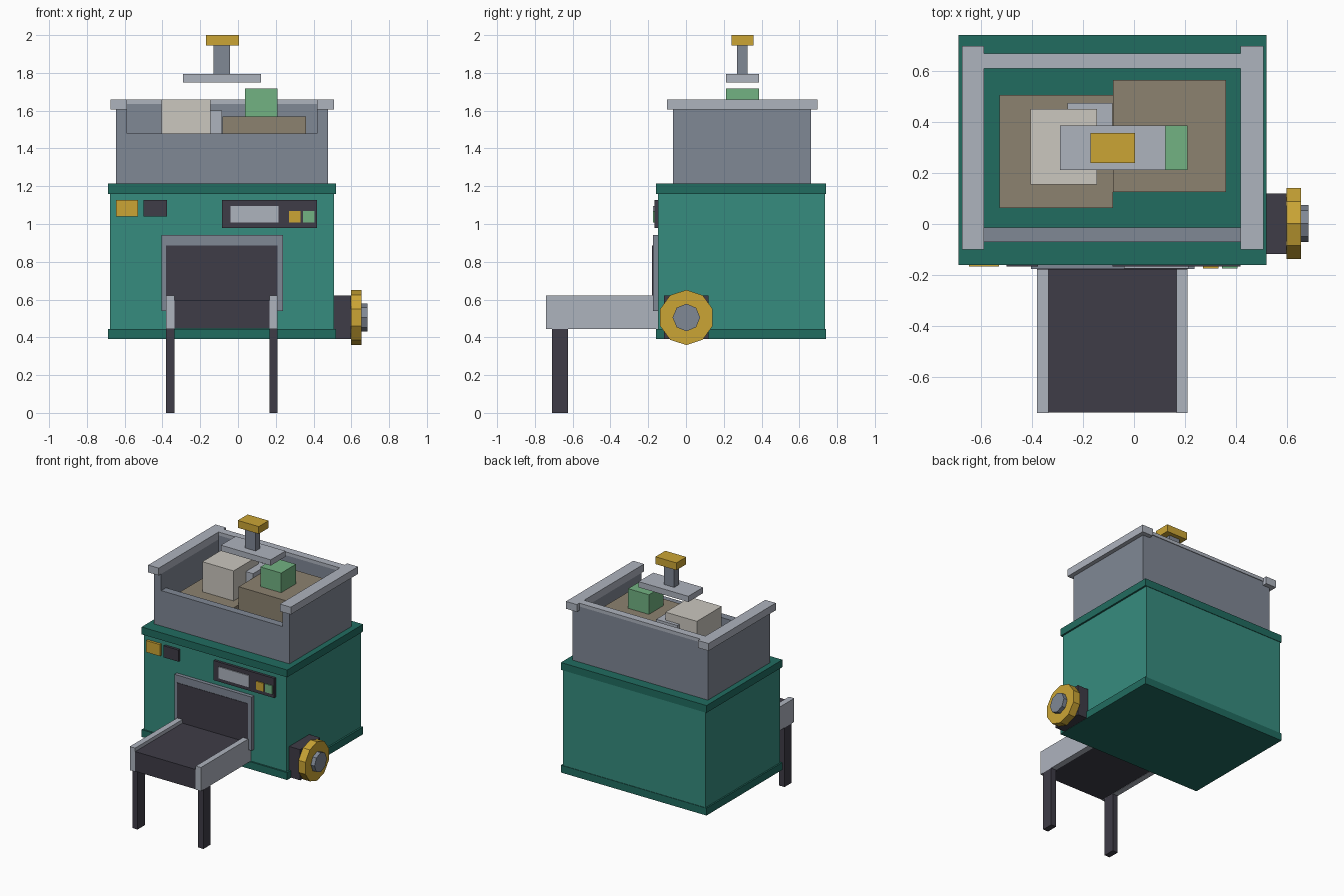
import bpy, math

cube = bpy.data.objects.get("Cube")
if cube:
    bpy.data.objects.remove(cube, do_unlink=True)


def material(name, r, g, b):
    lin = [((c / 255 + 0.055) / 1.055) ** 2.4 for c in (r, g, b)] + [1]
    m = bpy.data.materials.new(name)
    m.use_nodes = True
    m.diffuse_color = lin
    m.node_tree.nodes["Principled BSDF"].inputs["Base Color"].default_value = lin
    return m


teal = material("teal", 54, 140, 126)
dark_teal = material("dark_teal", 33, 108, 96)
steel = material("steel", 128, 136, 149)
light_steel = material("light_steel", 174, 179, 190)
charcoal = material("charcoal", 62, 60, 71)
gold = material("gold", 203, 165, 53)
brown = material("brown", 140, 130, 112)
cream = material("cream", 203, 199, 191)
green = material("green", 114, 178, 130)


def box(name, mat, x, y, z):
    """Box from (low, high) ranges on each axis."""
    centre = [(a + b) / 2 for a, b in (x, y, z)]
    bpy.ops.mesh.primitive_cube_add(size=1, location=centre)
    ob = bpy.context.object
    ob.name = name
    for v in ob.data.vertices:
        for i, (a, b) in enumerate((x, y, z)):
            v.co[i] *= b - a
    ob.data.materials.append(mat)
    return ob


def disc(name, mat, sides, radius, x):
    """Flat-sided disc facing +x with a corner at the top."""
    bpy.ops.mesh.primitive_cylinder_add(
        vertices=sides, radius=radius, depth=x[1] - x[0],
        location=((x[0] + x[1]) / 2, 0.002, 0.505),
        rotation=(math.pi / 2, 0, math.pi / 2))
    ob = bpy.context.object
    ob.name = name
    ob.data.materials.append(mat)


# Cabinet with a rim at base and top
box("cabinet", teal, (-0.677, 0.507), (-0.148, 0.736), (0.4, 1.2))
for name, z in (("base_rim", (0.39, 0.445)), ("top_rim", (1.16, 1.215))):
    box(name, dark_teal, (-0.688, 0.52), (-0.16, 0.74), z)

# Open hopper: tall sides and back, low front
for side, wall, cap in (("right", (-0.646, -0.588), (-0.675, -0.588)),
                        ("left", (0.418, 0.476), (0.418, 0.508))):
    box(f"hopper_{side}_wall", steel, wall, (-0.07, 0.663), (1.215, 1.605))
    box(f"hopper_{side}_cap", light_steel, cap, (-0.1, 0.697), (1.605, 1.66))
box("hopper_front_wall", steel, (-0.588, 0.418), (-0.07, -0.013), (1.215, 1.48))
box("hopper_back_wall", steel, (-0.588, 0.418), (0.61, 0.663), (1.215, 1.635))
box("hopper_back_cap", light_steel, (-0.588, 0.418), (0.61, 0.668), (1.635, 1.66))

# Load inside the hopper
box("low_crate", brown, (-0.527, -0.082), (0.063, 0.505), (1.215, 1.435))
box("tall_crate", brown, (-0.082, 0.36), (0.125, 0.565), (1.215, 1.57))
box("cream_block", cream, (-0.405, -0.145), (0.155, 0.45), (1.435, 1.66))
box("grey_block", light_steel, (-0.26, -0.085), (0.3, 0.475), (1.435, 1.6))
box("green_block", green, (0.037, 0.21), (0.212, 0.387), (1.57, 1.717))

# Press above the load
box("press_plate", light_steel, (-0.29, 0.123), (0.212, 0.387), (1.75, 1.793))
box("press_stem", steel, (-0.13, -0.043), (0.27, 0.325), (1.793, 1.945))
box("press_handle", gold, (-0.17, 0.004), (0.24, 0.357), (1.945, 2.0))

# Front controls
box("control_panel", charcoal, (-0.085, 0.417), (-0.167, -0.148), (0.98, 1.127))
box("screen", light_steel, (-0.04, 0.214), (-0.174, -0.167), (1.008, 1.095))
box("gold_button", gold, (0.27, 0.332), (-0.174, -0.167), (1.008, 1.07))
box("green_button", green, (0.345, 0.406), (-0.174, -0.167), (1.008, 1.07))
box("gold_plate", gold, (-0.646, -0.53), (-0.167, -0.148), (1.04, 1.127))
box("dark_plate", charcoal, (-0.5, -0.377), (-0.167, -0.148), (1.04, 1.127))

# Outlet and its chute
box("outlet_frame", steel, (-0.404, 0.237), (-0.176, -0.148), (0.54, 0.942))
box("outlet_opening", charcoal, (-0.38, 0.208), (-0.179, -0.172), (0.54, 0.886))
box("chute_deck", charcoal, (-0.336, 0.167), (-0.738, -0.148), (0.447, 0.595))
for side, x in (("right", (-0.38, -0.336)), ("left", (0.167, 0.21))):
    box(f"chute_{side}_rail", light_steel, x, (-0.74, -0.148), (0.445, 0.622))
    box(f"chute_{side}_leg", charcoal, x, (-0.71, -0.625), (0, 0.445))

# Side wheel on its mount
box("wheel_mount", charcoal, (0.5, 0.598), (-0.117, 0.12), (0.392, 0.622))
disc("wheel", gold, 10, 0.146, (0.598, 0.655))
disc("wheel_hub", steel, 8, 0.073, (0.655, 0.685))
